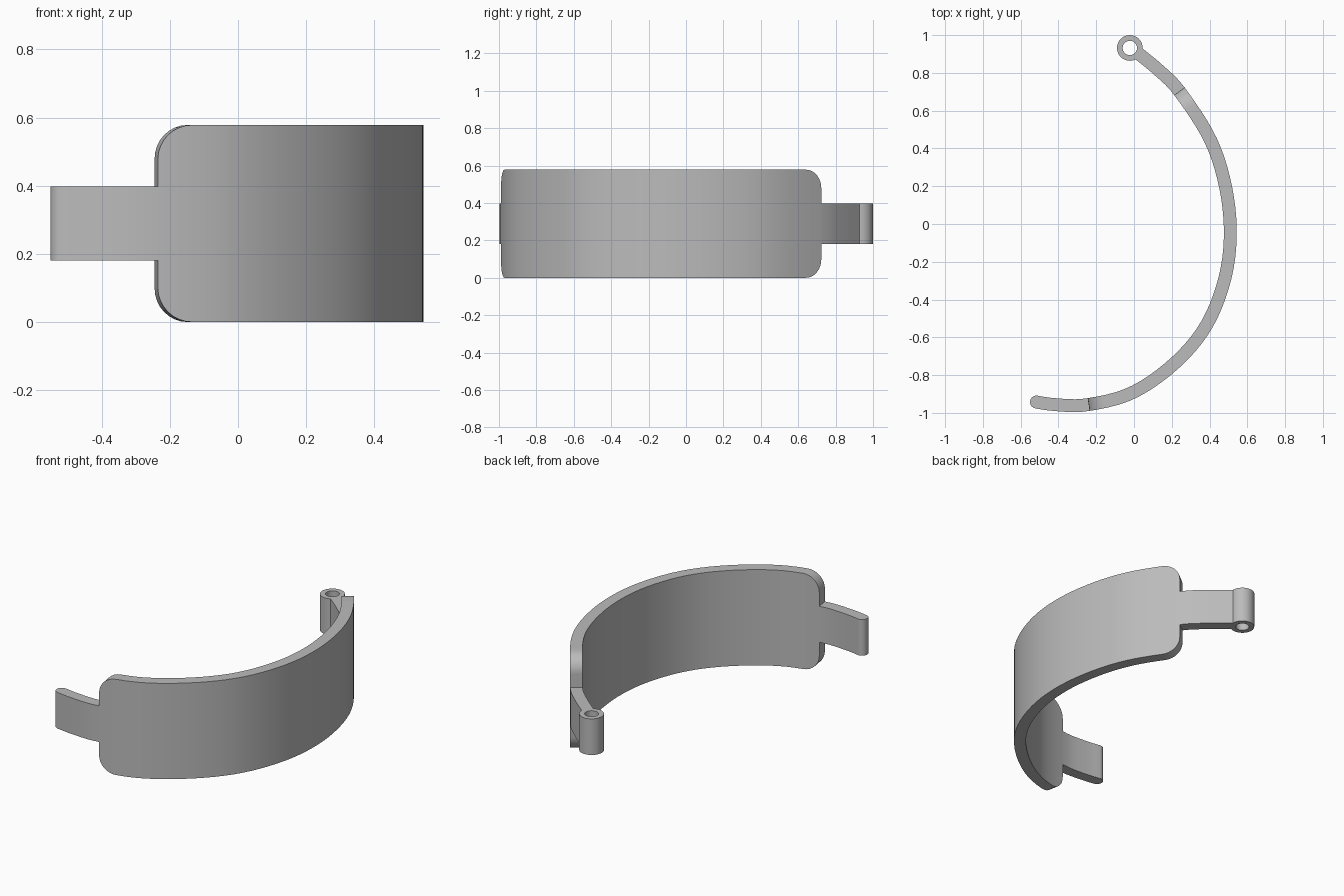
import bpy, bmesh, math
from mathutils import Vector

cube = bpy.data.objects.get("Cube")
if cube:
    bpy.data.objects.remove(cube)

grey = bpy.data.materials.new("plain grey")
grey.use_nodes = True
colour = (0.5, 0.5, 0.5, 1)
grey.diffuse_color = colour
grey.node_tree.nodes["Principled BSDF"].inputs["Base Color"].default_value = colour

MID, HALF, SLIM = 0.289, 0.289, 0.109    # mid height, half heights of band and tabs
THICK = 0.034                            # half thickness
CORNER = 0.1

# Centre line of the whole strip in plan, from clasp tip to hinge
CENTRES = [(-0.55, -0.937), (-0.42, -0.956), (-0.25, -0.957), (-0.013, -0.895),
           (0.21, -0.742), (0.378, -0.545), (0.478, -0.3), (0.51, -0.05),
           (0.482, 0.21), (0.4, 0.455), (0.24, 0.703), (0.13, 0.815), (0.015, 0.91)]


def spline(points, steps=16):
    """Catmull-Rom path through the points."""
    p = [Vector(q) for q in points]
    p = [2 * p[0] - p[1]] + p + [2 * p[-1] - p[-2]]
    out = []
    for a, b, c, d in zip(p, p[1:], p[2:], p[3:]):
        for i in range(steps):
            t = i / steps
            out.append(0.5 * (2 * b + (c - a) * t + (2 * a - 5 * b + 4 * c - d) * t * t
                              + (3 * b - a - 3 * c + d) * t ** 3))
    return out + [p[-2]]


PATH = spline(CENTRES)
DIST = [0.0]
for a, b in zip(PATH, PATH[1:]):
    DIST.append(DIST[-1] + (b - a).length)


def at(s):
    """Point and outward normal at distance s along the path."""
    i = next((k for k in range(1, len(DIST) - 1) if DIST[k] >= s), len(DIST) - 1)
    f = (s - DIST[i - 1]) / (DIST[i] - DIST[i - 1])
    lo, hi = max(i - 3, 0), min(i + 2, len(PATH) - 1)
    d = (PATH[hi] - PATH[lo]).normalized()
    return PATH[i - 1].lerp(PATH[i], f), Vector((d.y, -d.x))


def finish(bm, name):
    bmesh.ops.recalc_face_normals(bm, faces=bm.faces)
    mesh = bpy.data.meshes.new(name)
    bm.to_mesh(mesh)
    bm.free()
    mesh.materials.append(grey)
    obj = bpy.data.objects.new(name, mesh)
    bpy.context.collection.objects.link(obj)
    bpy.ops.object.select_all(action='DESELECT')
    obj.select_set(True)
    bpy.context.view_layer.objects.active = obj
    bpy.ops.object.shade_smooth_by_angle(angle=math.radians(35))


def strip(name, stations):
    """Sweep a rectangle along the path; stations are (distance, half height, half thickness)."""
    bm = bmesh.new()
    rings = []
    for s, h, w in stations:
        p, n = at(s)
        rings.append([bm.verts.new((*(p + n * w * u), MID + h * v))
                      for u, v in ((-1, -1), (1, -1), (1, 1), (-1, 1))])
    for r, q in zip(rings, rings[1:]):
        for i in range(4):
            j = (i + 1) % 4
            bm.faces.new((r[i], r[j], q[j], q[i]))
    bm.faces.new(rings[0])
    bm.faces.new(rings[-1])
    finish(bm, name)


# Band limits along the path
start = DIST[32] + 0.01
end = DIST[160]

# Wide curved band with rounded corners
N = 8
corner = [(CORNER * (1 - math.cos(k * math.pi / 2 / N)),
           HALF - CORNER + CORNER * math.sin(k * math.pi / 2 / N)) for k in range(N + 1)]
M = 36
inner = end - start - 2 * CORNER
band = [(start + d, h, THICK) for d, h in corner]
band += [(start + CORNER + inner * k / M, HALF, THICK) for k in range(1, M)]
band += [(end - d, h, THICK) for d, h in reversed(corner)]
strip("band", band)

# Clasp tongue with a rounded tip
tip = [(THICK * (1 - math.cos(a)), SLIM, THICK * max(math.sin(a), 0.05))
       for a in (k * math.pi / 16 for k in range(9))]
tongue = tip + [(THICK + (start - THICK) * k / 8, SLIM, THICK) for k in range(1, 9)]
strip("clasp_tongue", tongue)

# Hinge arm, ending inside the wall of the barrel
strip("hinge_arm", [(end + (DIST[-1] - end) * k / 8, SLIM, THICK) for k in range(9)])

# Hinge barrel: a tube with a pin hole
bm = bmesh.new()
SIDES = 32
loops = []
for r, v in ((0.068, -1), (0.068, 1), (0.038, 1), (0.038, -1)):
    loops.append([bm.verts.new((-0.022 + r * math.cos(2 * math.pi * k / SIDES),
                                0.932 + r * math.sin(2 * math.pi * k / SIDES),
                                MID + SLIM * v)) for k in range(SIDES)])
for a, b in zip(loops, loops[1:] + loops[:1]):
    for k in range(SIDES):
        j = (k + 1) % SIDES
        bm.faces.new((a[k], a[j], b[j], b[k]))
finish(bm, "hinge_barrel")
